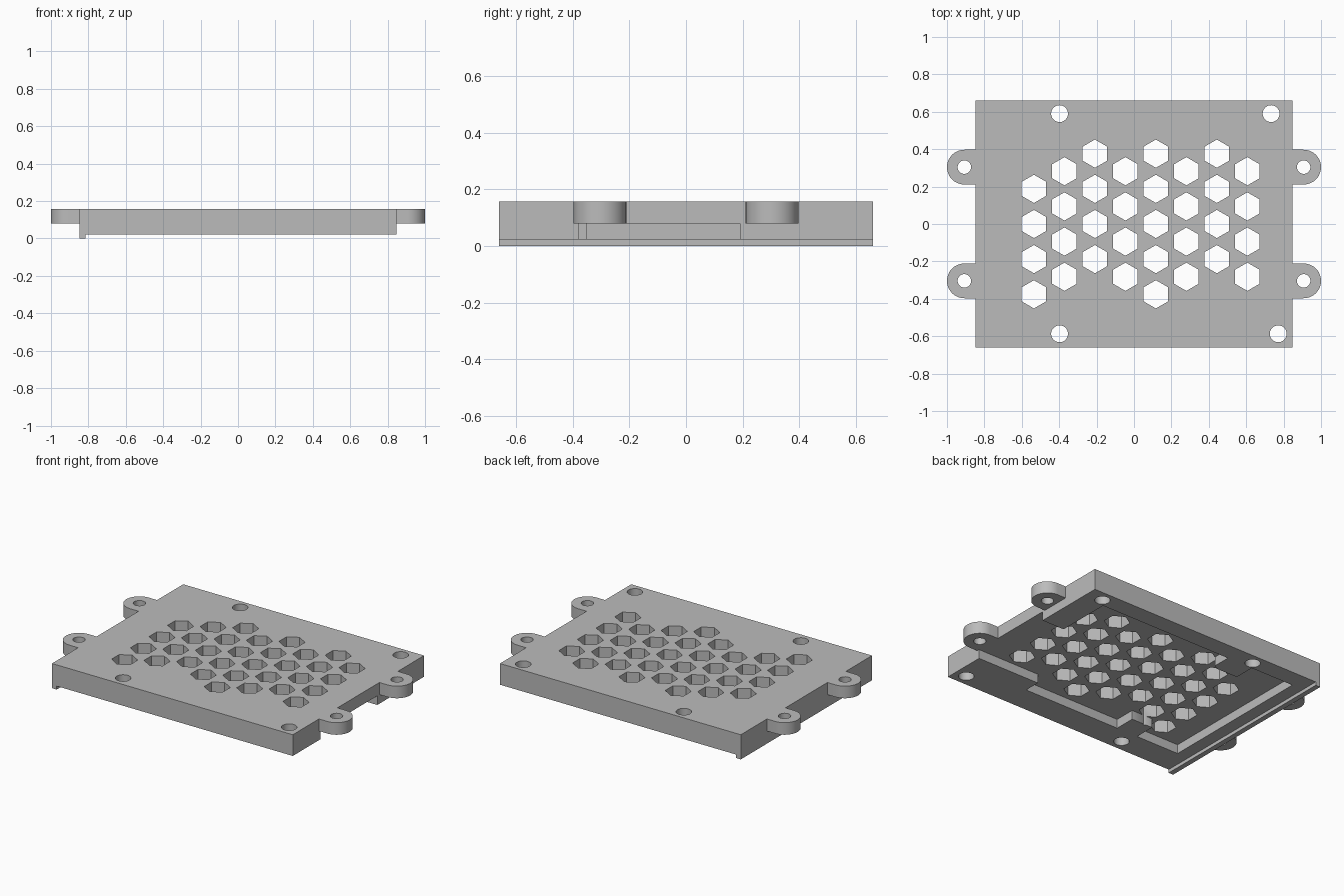
import bpy
import bmesh
from math import pi, sin, cos, radians

cube = bpy.data.objects.get("Cube")
if cube:
    bpy.data.objects.remove(cube, do_unlink=True)

grey = bpy.data.materials.new("mid grey")
grey.use_nodes = True
grey.diffuse_color = (0.5, 0.5, 0.5, 1)
grey.node_tree.nodes["Principled BSDF"].inputs["Base Color"].default_value = (0.5, 0.5, 0.5, 1)

TOP, UNDER, FLOOR = 0.157, 0.022, 0.08   # top face, underside, pocket ceiling
HALF_X, HALF_Y = 0.848, 0.66


def prisms(name, outlines, z0, z1):
    """One object made of outlines extruded straight up from z0 to z1."""
    bm = bmesh.new()
    for outline in outlines:
        face = bm.faces.new([bm.verts.new((x, y, z0)) for x, y in outline])
        grown = bmesh.ops.extrude_face_region(bm, geom=[face])["geom"]
        verts = [g for g in grown if isinstance(g, bmesh.types.BMVert)]
        bmesh.ops.translate(bm, verts=verts, vec=(0, 0, z1 - z0))
    bmesh.ops.recalc_face_normals(bm, faces=bm.faces)
    mesh = bpy.data.meshes.new(name)
    bm.to_mesh(mesh)
    bm.free()
    mesh.materials.append(grey)
    obj = bpy.data.objects.new(name, mesh)
    bpy.context.collection.objects.link(obj)
    return obj


def ring(x, y, r, n, start=0.0):
    return [(x + r * cos(start + 2 * pi * i / n), y + r * sin(start + 2 * pi * i / n)) for i in range(n)]


def rect(x0, x1, y0, y1):
    return [(x0, y0), (x1, y0), (x1, y1), (x0, y1)]


def select_only(obj):
    bpy.ops.object.select_all(action="DESELECT")
    obj.select_set(True)
    bpy.context.view_layer.objects.active = obj


def cut(obj, cutter):
    """Subtract the cutter from obj, then discard it."""
    cutter.hide_render = True
    mod = obj.modifiers.new("cut", "BOOLEAN")
    mod.operation, mod.solver, mod.object = "DIFFERENCE", "EXACT", cutter
    select_only(obj)
    bpy.ops.object.modifier_apply(modifier=mod.name)
    bpy.data.objects.remove(cutter, do_unlink=True)


def smooth(obj):
    select_only(obj)
    bpy.ops.object.shade_smooth_by_angle(angle=radians(30))


# Main plate
plate = prisms("cover_plate", [rect(-HALF_X, HALF_X, -HALF_Y, HALF_Y)], UNDER, TOP)

# Underside pocket, with two bosses and an opening through the +x edge
pocket = [
    (-0.735, -0.485), (-0.43, -0.485), (-0.43, -0.35), (-0.28, -0.35),
    (-0.28, -0.485), (0.405, -0.485), (0.405, -0.38), (0.95, -0.38),
    (0.95, 0.19), (0.69, 0.19), (0.69, 0.545), (-0.25, 0.545),
    (-0.25, 0.41), (-0.43, 0.41), (-0.43, 0.545), (-0.735, 0.545),
]
cut(plate, prisms("pocket_cutter", [pocket], -0.1, FLOOR))

# Honeycomb vents: (row count, lowest row) for each column
STEP_X, STEP_Y = 0.163, 0.188
columns = [(4, -2), (4, -1.5), (4, -1), (4, -1.5), (5, -2), (4, -1.5), (4, -1), (4, -1.5)]
vents = [ring(-0.535 + c * STEP_X, (low + k) * STEP_Y, 0.0755, 6, pi / 2)
         for c, (count, low) in enumerate(columns) for k in range(count)]

# Screw holes near the long edges
screws = [ring(x, y, 0.045, 40) for x, y in
          [(-0.398, 0.59), (0.733, 0.59), (-0.398, -0.587), (0.771, -0.587)]]
cut(plate, prisms("hole_cutter", vents + screws, -0.1, 0.3))
smooth(plate)

# Lip along the -x edge of the underside
prisms("edge_lip", [rect(-HALF_X, -0.815, -HALF_Y, HALF_Y)], 0, UNDER)

# Four rounded mounting tabs
TAB_X, TAB_Y, TAB_R, ARC = 0.907, 0.304, 0.093, 24
for side, side_name in ((1, "left"), (-1, "right")):
    for end, end_name in ((-1, "front"), (1, "back")):
        arc = [(TAB_X + TAB_R * cos(a), TAB_R * sin(a))
               for a in (pi * (i / ARC - 0.5) for i in range(ARC + 1))]
        outline = [(HALF_X, -TAB_R)] + arc + [(HALF_X, TAB_R)]
        outline = [(side * x, end * TAB_Y + y) for x, y in outline]
        tab = prisms(f"{end_name}_{side_name}_tab", [outline], FLOOR, TOP)
        hole = ring(side * TAB_X, end * TAB_Y, 0.036, 32)
        cut(tab, prisms("tab_cutter", [hole], -0.1, 0.3))
        smooth(tab)
